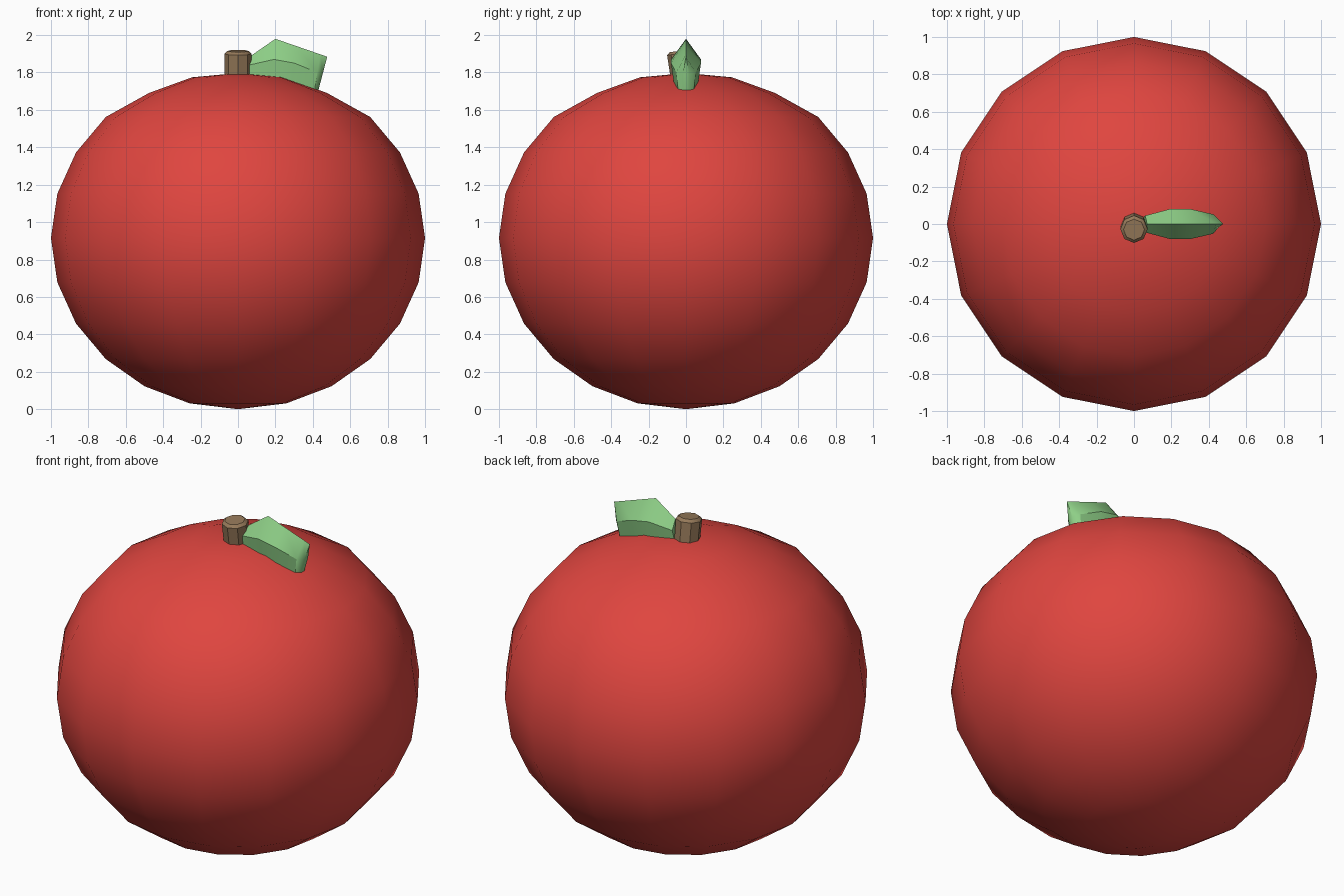
import bpy
from math import cos, sin, pi

if "Cube" in bpy.data.objects:
    bpy.data.objects.remove(bpy.data.objects["Cube"])


def material(name, rgb):
    mat = bpy.data.materials.new(name)
    mat.diffuse_color = (*rgb, 1)
    mat.use_nodes = True
    mat.node_tree.nodes["Principled BSDF"].inputs["Base Color"].default_value = mat.diffuse_color
    return mat


def loft(name, rings, mat, smooth_angle):
    """Skin equal-sized rings of points and cap both ends."""
    n = len(rings[0])
    verts = [p for ring in rings for p in ring]
    faces = [(i * n + j, i * n + (j + 1) % n, (i + 1) * n + (j + 1) % n, (i + 1) * n + j)
             for i in range(len(rings) - 1) for j in range(n)]
    faces += [tuple(reversed(range(n))), tuple(range(len(verts) - n, len(verts)))]
    mesh = bpy.data.meshes.new(name)
    mesh.from_pydata(verts, [], faces)
    obj = bpy.data.objects.new(name, mesh)
    bpy.context.collection.objects.link(obj)
    mesh.materials.append(mat)
    bpy.ops.object.select_all(action='DESELECT')
    obj.select_set(True)
    bpy.context.view_layer.objects.active = obj
    bpy.ops.object.shade_smooth_by_angle(angle=smooth_angle)
    return obj


# Fruit: 16-sided, 12-ring squashed ball, slightly flattened towards the top
bpy.ops.mesh.primitive_uv_sphere_add(segments=16, ring_count=12, radius=1, location=(0, 0, 0.915))
fruit = bpy.context.object
fruit.name = "fruit"
for v in fruit.data.vertices:
    v.co.z *= 0.915
    r = (v.co.x ** 2 + v.co.y ** 2) ** 0.5
    if v.co.z > 0.7:
        v.co.z -= 0.033 * (1 - r)
        v.co.x *= 0.95
        v.co.y *= 0.95
fruit.data.materials.append(material("red", (0.74, 0.06, 0.05)))
bpy.ops.object.shade_smooth()

# Stem: short eight-sided peg leaning to the front
def stem_ring(y, z, r):
    return [(r * cos(pi * k / 4), y + r * sin(pi * k / 4), z + 0.1 * r * sin(pi * k / 4))
            for k in range(8)]


loft("stem", [stem_ring(-0.005, 1.73, 0.07), stem_ring(-0.028, 1.9, 0.073),
              stem_ring(-0.03, 1.915, 0.056)],
     material("brown", (0.30, 0.19, 0.10)), 0.6)

# Leaf: thick ridged blade; stations are x top, x low, ridge z, half width, side z, low z
def leaf_ring(xt, xl, top, w, side, low):
    xm = xl + (xt - xl) * 0.6
    return [(xt, 0, top), (xm, -w, side), (xl, -w * 0.7, low),
            (xl, w * 0.7, low), (xm, w, side)]


leaf = [(0.07, 0.045, 1.89, 0.045, 1.84, 1.74),
        (0.20, 0.18, 1.98, 0.08, 1.87, 1.71),
        (0.31, 0.29, 1.942, 0.08, 1.85, 1.68),
        (0.44, 0.40, 1.897, 0.052, 1.80, 1.65),
        (0.477, 0.415, 1.884, 0.018, 1.79, 1.65)]
loft("leaf", [leaf_ring(*s) for s in leaf], material("green", (0.27, 0.62, 0.24)), 0.7)
